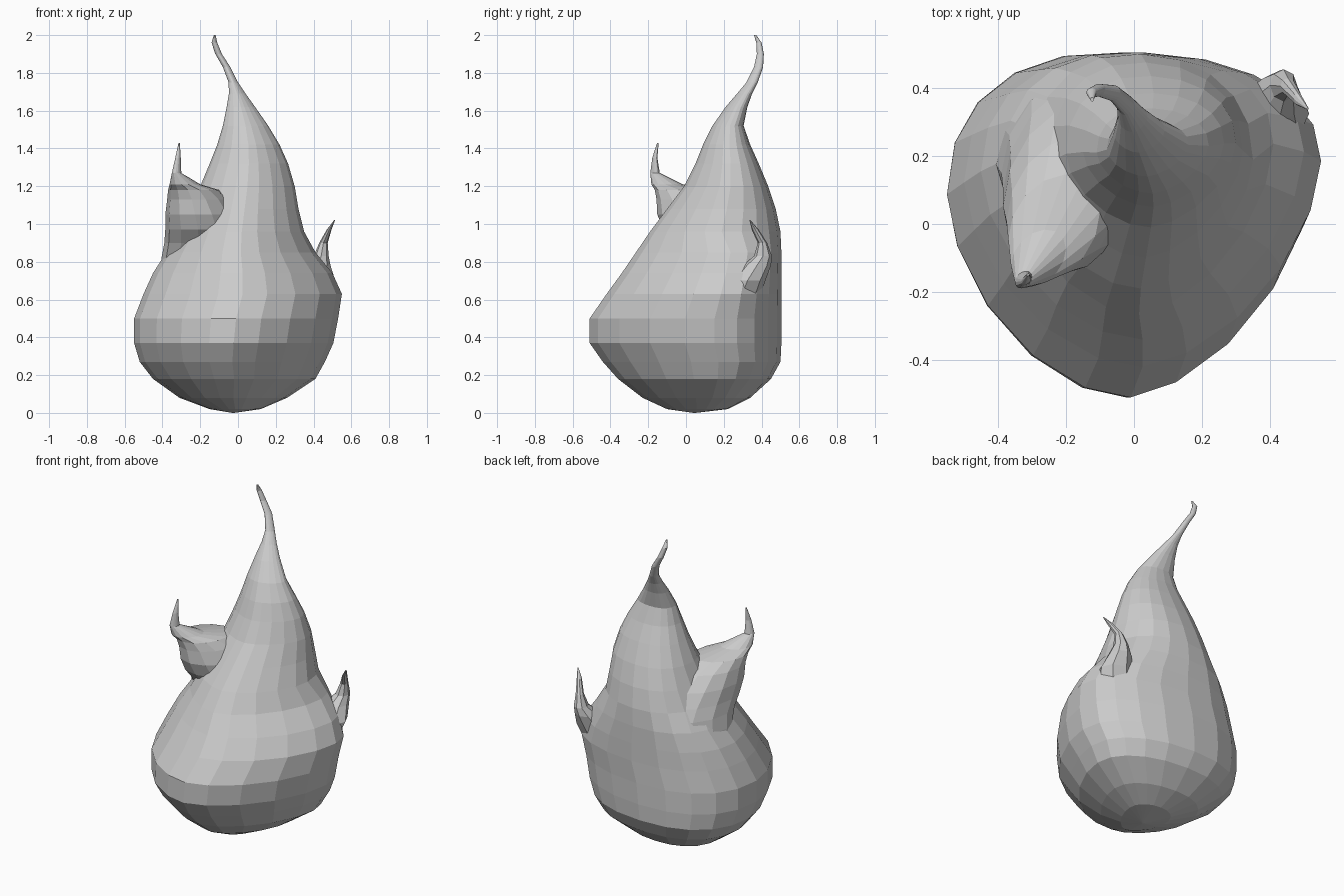
import bpy, bmesh, math


def spow(v, p):
    return math.copysign(abs(v) ** p, v)


def loft(name, rows, segs, front=2.0, back=2.0, skew=0.0, untwist=0.0, wide=0.5):
    """Stack rings; each row is z, xmin, xmax, ymin, ymax (lopsided superellipse)."""
    bm = bmesh.new()
    rings = []
    for z, x0, x1, y0, y1 in rows:
        f = wide if z < 0.9 else 0.52
        cx, rx = (x0 + x1) / 2, (x1 - x0) / 2
        cy = y0 + f * (y1 - y0)
        ring = []
        for i in range(segs):
            a = 2 * math.pi * i / segs
            c, s = math.cos(a), math.sin(a)
            e = 2 / (back if s > 0 else front)
            ry = y1 - cy if s > 0 else cy - y0
            shear = skew * (1 - untwist * max(s, 0))
            y = cy + ry * spow(s, e) + shear * rx * spow(c, e)
            ring.append(bm.verts.new((cx + rx * spow(c, e), y, z)))
        rings.append(ring)
    for lo, hi in zip(rings, rings[1:]):
        for i in range(segs):
            j = (i + 1) % segs
            bm.faces.new((lo[i], lo[j], hi[j], hi[i]))
    bm.faces.new(rings[0][::-1])
    bm.faces.new(rings[-1])
    bmesh.ops.remove_doubles(bm, verts=bm.verts, dist=0.001)
    bmesh.ops.recalc_face_normals(bm, faces=bm.faces)
    me = bpy.data.meshes.new(name)
    bm.to_mesh(me)
    bm.free()
    ob = bpy.data.objects.new(name, me)
    bpy.context.collection.objects.link(ob)
    return ob


# Main teardrop body with a curling tip
loft("flame_body", [
    (0.00, -0.03, -0.02, 0.04, 0.05),
    (0.02, -0.15, 0.12, -0.10, 0.22),
    (0.08, -0.31, 0.26, -0.23, 0.34),
    (0.18, -0.45, 0.41, -0.36, 0.45),
    (0.27, -0.52, 0.46, -0.44, 0.50),
    (0.37, -0.55, 0.505, -0.51, 0.505),
    (0.50, -0.55, 0.53, -0.51, 0.505),
    (0.63, -0.50, 0.55, -0.42, 0.505),
    (0.74, -0.45, 0.50, -0.34, 0.505),
    (0.85, -0.38, 0.41, -0.265, 0.505),
    (0.96, -0.31, 0.35, -0.19, 0.50),
    (1.08, -0.25, 0.32, -0.10, 0.475),
    (1.20, -0.20, 0.30, -0.01, 0.435),
    (1.32, -0.15, 0.265, 0.05, 0.385),
    (1.42, -0.11, 0.22, 0.09, 0.34),
    (1.52, -0.08, 0.16, 0.14, 0.305),
    (1.62, -0.06, 0.09, 0.21, 0.325),
    (1.69, -0.048, 0.04, 0.27, 0.35),
    (1.75, -0.05, 0.00, 0.32, 0.38),
    (1.83, -0.08, -0.04, 0.36, 0.408),
    (1.90, -0.12, -0.085, 0.375, 0.412),
    (1.96, -0.14, -0.11, 0.372, 0.40),
    (2.00, -0.128, -0.118, 0.36, 0.372),
], 20, front=1.68, back=2.25, skew=0.06, untwist=1.6, wide=0.62)

# Large tongue swelling out of the left side, leaning forward
loft("left_tongue", [
    (0.68, -0.42, 0.10, 0.08, 0.44),
    (0.82, -0.405, 0.10, 0.03, 0.47),
    (0.90, -0.39, 0.08, -0.04, 0.46),
    (0.97, -0.385, 0.06, -0.11, 0.42),
    (1.05, -0.385, 0.02, -0.145, 0.35),
    (1.13, -0.375, -0.04, -0.15, 0.25),
    (1.18, -0.37, -0.10, -0.16, 0.14),
    (1.21, -0.362, -0.20, -0.18, -0.02),
    (1.27, -0.35, -0.30, -0.188, -0.14),
    (1.35, -0.332, -0.303, -0.178, -0.152),
    (1.43, -0.315, -0.308, -0.153, -0.145),
], 14, skew=0.3)

# Small tongue at the back right, its root sunk into the body
loft("right_tongue", [
    (0.58, 0.26, 0.48, 0.18, 0.38),
    (0.70, 0.30, 0.515, 0.23, 0.42),
    (0.78, 0.36, 0.49, 0.30, 0.45),
    (0.83, 0.40, 0.48, 0.36, 0.455),
    (0.90, 0.43, 0.475, 0.38, 0.43),
    (0.97, 0.47, 0.495, 0.348, 0.385),
    (1.02, 0.508, 0.514, 0.336, 0.342),
], 8)
